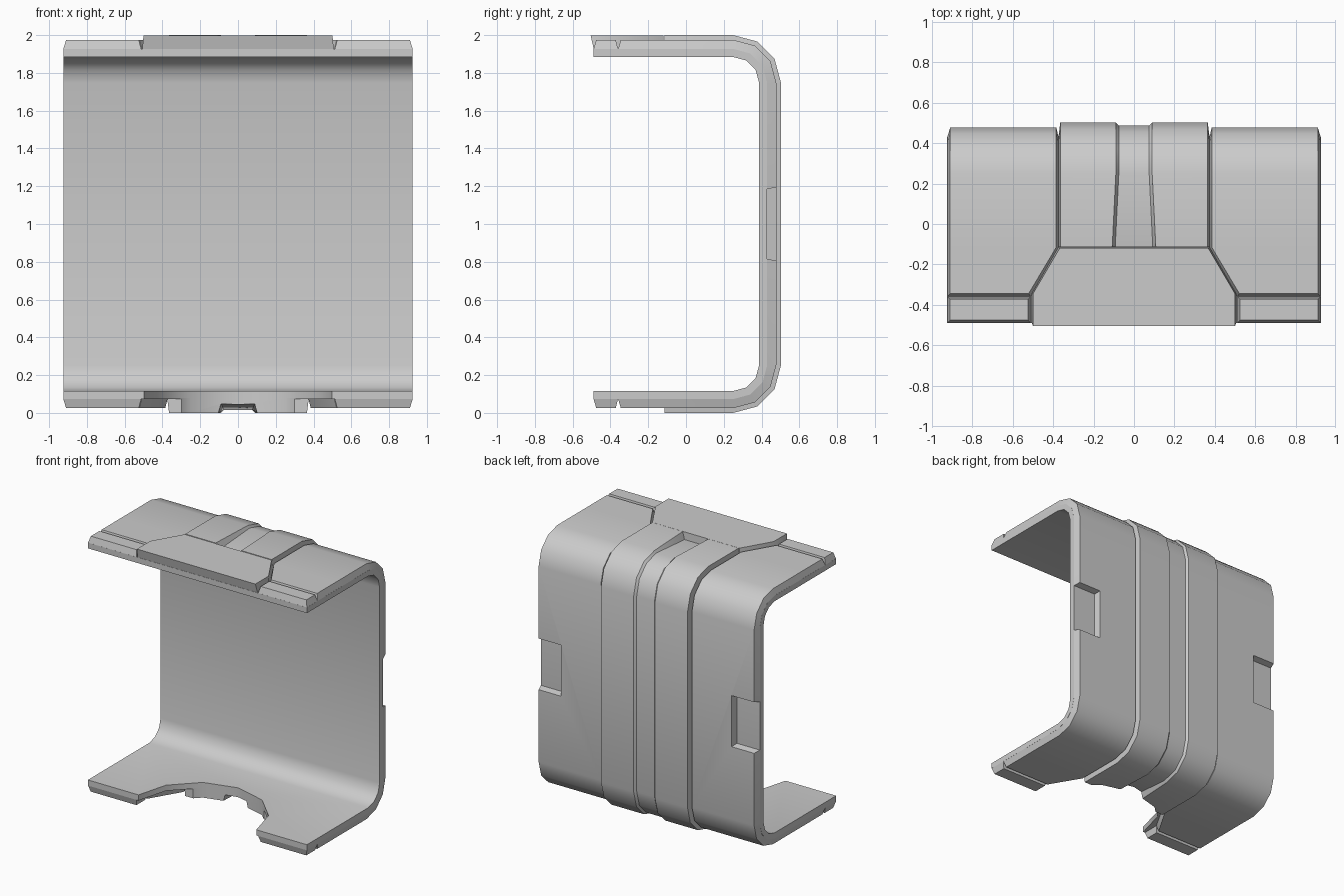
import bpy, bmesh
from math import sin, cos, pi, radians

if "Cube" in bpy.data.objects:
    bpy.data.objects.remove(bpy.data.objects["Cube"])

X_END, Y_FRONT = 0.925, -0.49      # half width, front edge
CY, CZ, R = 0.25, 1.75, 0.225      # upper bend centre and outer radius


def loft(name, loops):
    """Closed solid through a list of equal-length loops of points."""
    bm = bmesh.new()
    rings = [[bm.verts.new(p) for p in loop] for loop in loops]
    n = len(rings[0])
    for a, b in zip(rings, rings[1:]):
        for i in range(n):
            j = (i + 1) % n
            bm.faces.new((a[i], a[j], b[j], b[i]))
    bm.faces.new(rings[0][::-1])
    bm.faces.new(rings[-1])
    bmesh.ops.recalc_face_normals(bm, faces=bm.faces)
    me = bpy.data.meshes.new(name)
    bm.to_mesh(me)
    bm.free()
    ob = bpy.data.objects.new(name, me)
    bpy.context.collection.objects.link(ob)
    return ob


def activate(ob):
    bpy.ops.object.select_all(action='DESELECT')
    ob.select_set(True)
    bpy.context.view_layer.objects.active = ob


def cut(ob, cutter):
    m = ob.modifiers.new("cut", 'BOOLEAN')
    m.operation, m.solver, m.object = 'DIFFERENCE', 'EXACT', cutter
    activate(ob)
    bpy.ops.object.modifier_apply(modifier=m.name)


def finish(ob, mirror=''):
    activate(ob)
    bpy.ops.object.shade_smooth_by_angle(angle=radians(35))
    if mirror:
        m = ob.modifiers.new("mirror", 'MIRROR')
        m.use_axis = ['X' in mirror, False, False]


def path(d, ys):
    """C-shaped side profile, offset outward by d; ys = stations on the flats."""
    r = R + d
    top = [(y, CZ - 0.003 + r) for y in ys]
    top += [(CY + r * cos(a), CZ - 0.003 + r * sin(a)) for a in (pi / 2, pi / 3, pi / 6, 0)]
    return top + [(y, 2 - z) for y, z in reversed(top)]


def both_ends(first, rest, count):
    """Values per station: special ones at both ends, constant between."""
    mid = [rest] * (count - 2 * len(first))
    return first + mid + first[::-1]


# helper cutters
arc_cutter = loft("arc_cutter", [
    [(0.5 * cos(k * pi / 6), -0.5 + 0.5 * sin(k * pi / 6), z) for k in range(12)]
    for z in (-0.1, 0.3)])
recess_cutter = loft("recess_cutter", [
    [(x, y, 1 - h), (1.1, y, 1 - h), (1.1, y, 1 + h), (x, y, 1 + h)]
    for x, y, h in ((0.735, 0.41, 0.18), (0.715, 0.50, 0.20))])

# inner C-shaped shell with rounded cut-out in the lower flange
section = path(-0.045, [Y_FRONT]) + path(-0.088, [Y_FRONT])[::-1]
shell = loft("inner_shell", [[(x, y, z) for y, z in section] for x in (-X_END, X_END)])
cut(shell, arc_cutter)
finish(shell)

# outer side panels, chamfered all round, with recesses at the back
hi, lo = path(0.003, [-0.345, -0.115]), path(-0.047, [-0.36, -0.115])
inner = both_ends([0.522, 0.385], 0.385, len(hi))
panel = loft("side_panel", [
    [(xi - 0.012, *l), (xi, *h), (0.91, *h), (X_END, *l)]
    for xi, h, l in zip(inner, hi, lo)])
cut(panel, recess_cutter)
finish(panel, 'X')

# central raised band with a groove that ramps down at both ends
ys = [-0.115]
hi, lo = path(0.028, ys), path(-0.05, ys)
mid, deep = path(0.012, ys), path(-0.03, ys)
floor = [deep[0]] + mid[1:-1] + [deep[-1]]
width = both_ends([0.108], 0.09, len(hi))
loops = []
for w, h, l, f in zip(width, hi, lo, floor):
    half = [(0.375, l), (0.365, h), (w, h), (w - 0.015, f)]
    loops.append([(-x, *p) for x, p in half] + [(x, *p) for x, p in reversed(half)])
band = loft("center_band", loops)
cut(band, arc_cutter)
finish(band)

# trapezoid plate on the upper flange
def plate_loop(xf, yf, xb, yb, z):
    half = [(xf, yf), (xf, -0.345), (xb, yb)]
    return [(x, y, z) for x, y in half] + [(-x, y, z) for x, y in reversed(half)]

finish(loft("top_plate", [plate_loop(0.507, -0.488, 0.375, -0.116, 1.925),
                          plate_loop(0.50, -0.505, 0.368, -0.12, 1.998)]))

# chamfered front strips, upper and lower
def rect(x0, x1, y0, y1, z):
    return [(x0, y0, z), (x1, y0, z), (x1, y1, z), (x0, y1, z)]

for label, flip in (("upper", False), ("lower", True)):
    z0, z1 = ((2 - z) if flip else z for z in (1.925, 1.975))
    finish(loft(label + "_front_strip", [rect(0.512, X_END, Y_FRONT, -0.36, z0),
                                         rect(0.525, 0.91, -0.475, -0.372, z1)]), 'X')

for c in (arc_cutter, recess_cutter):
    bpy.data.objects.remove(c)
